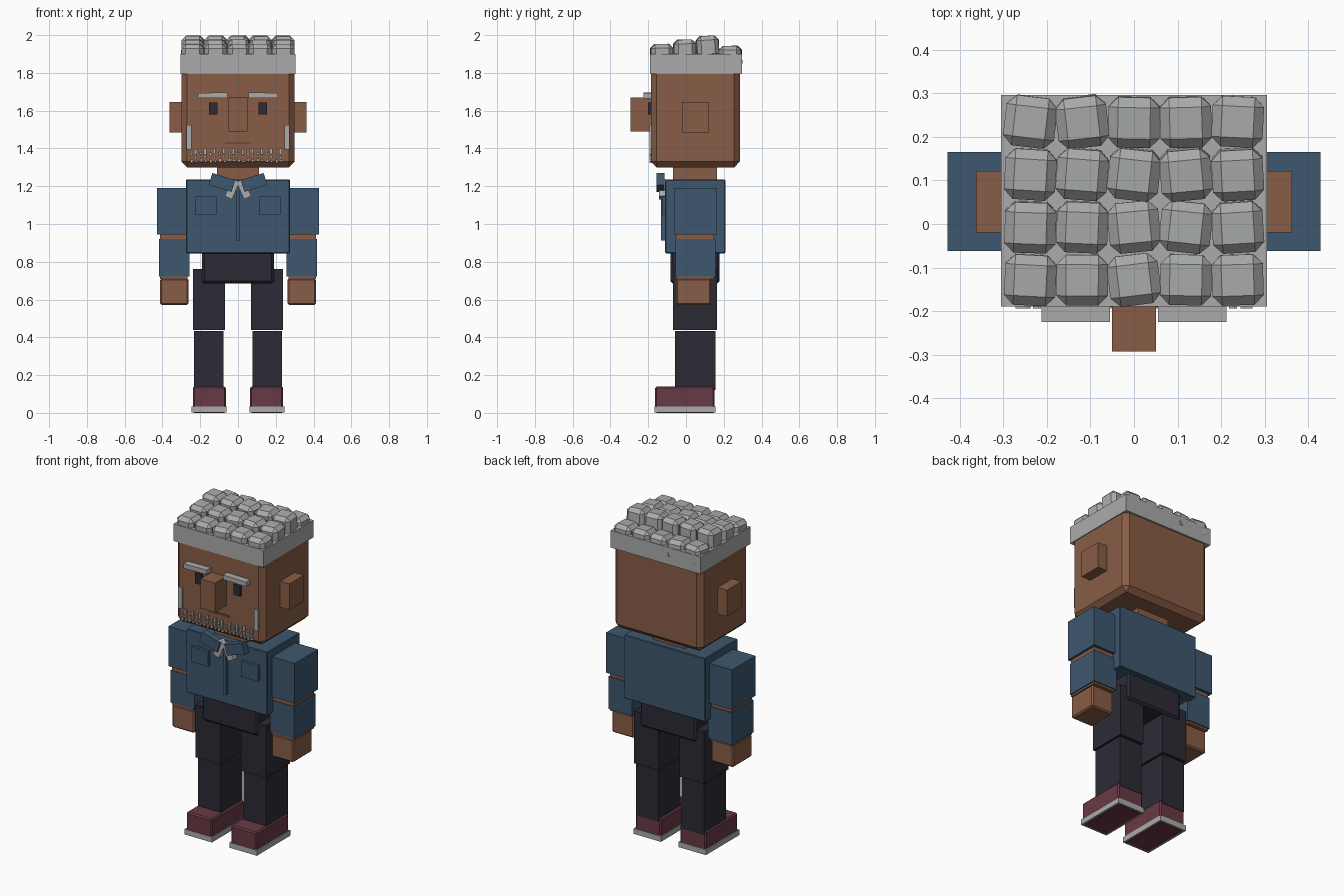
import bpy, bmesh, random
from math import radians
from mathutils import Matrix, Vector

random.seed(4)
cube = bpy.data.objects.get("Cube")
if cube:
    bpy.data.objects.remove(cube, do_unlink=True)


def material(name, rgb):
    m = bpy.data.materials.new(name)
    m.use_nodes = True
    col = (*rgb, 1)
    m.diffuse_color = col
    m.node_tree.nodes["Principled BSDF"].inputs["Base Color"].default_value = col
    return m


SKIN = material("brown skin", (0.25, 0.11, 0.062))
BLUE = material("blue shirt", (0.047, 0.095, 0.156))
DARK = material("charcoal", (0.025, 0.024, 0.036))
MAROON = material("maroon shoe", (0.141, 0.041, 0.058))
GREY = material("light grey", (0.40, 0.41, 0.40))
LIP = material("dark brown lip", (0.16, 0.065, 0.035))


def add_block(bm, x, y, z, bevel=0, rot=None):
    """Box spanning the given ranges, chamfered, turned about its centre."""
    lo, hi = Vector((x[0], y[0], z[0])), Vector((x[1], y[1], z[1]))
    tmp = bmesh.new()
    bmesh.ops.create_cube(tmp, size=1)
    bmesh.ops.scale(tmp, vec=hi - lo, verts=tmp.verts)
    if bevel:
        bmesh.ops.bevel(tmp, geom=tmp.edges[:], offset=bevel, segments=1,
                        affect='EDGES', profile=0.5)
    if rot:
        tmp.transform(rot)
    tmp.transform(Matrix.Translation((lo + hi) / 2))
    mesh = bpy.data.meshes.new("tmp")
    tmp.to_mesh(mesh)
    tmp.free()
    bm.from_mesh(mesh)
    bpy.data.meshes.remove(mesh)


def finish(name, bm, mat):
    mesh = bpy.data.meshes.new(name)
    bm.to_mesh(mesh)
    bm.free()
    mesh.materials.append(mat)
    ob = bpy.data.objects.new(name, mesh)
    bpy.context.collection.objects.link(ob)
    return ob


def block(name, mat, x, y, z, bevel=0, rot=None):
    bm = bmesh.new()
    add_block(bm, x, y, z, bevel, rot)
    return finish(name, bm, mat)


def pair(name, mat, x, y, z, bevel=0, tilt=0):
    """Left and right copies; tilt turns the part in the front plane."""
    for side, s in (("left", 1), ("right", -1)):
        rot = Matrix.Rotation(radians(tilt * s), 4, 'Y')
        block(f"{side}_{name}", mat, sorted((x[0] * s, x[1] * s)), y, z, bevel, rot)


# Head and face
block("head", SKIN, (-0.3, 0.3), (-0.185, 0.285), (1.3, 1.85), 0.03)
block("nose", SKIN, (-0.05, 0.05), (-0.293, -0.17), (1.49, 1.67))
pair("ear", SKIN, (0.28, 0.363), (-0.02, 0.122), (1.485, 1.645))
pair("eye", DARK, (0.108, 0.153), (-0.2, -0.17), (1.58, 1.642))
pair("eyebrow", GREY, (0.055, 0.212), (-0.225, -0.17), (1.667, 1.695), 0, 1)
pair("sideburn", GREY, (0.245, 0.272), (-0.194, -0.17), (1.395, 1.525))
block("mouth", LIP, (-0.07, 0.07), (-0.191, -0.18), (1.423, 1.435))

# Stubble: staggered rows of tiny chips
bm = bmesh.new()
for i in range(10):
    cx = -0.225 + i * 0.05
    for dx, cz, h in ((0, 1.385, 0.015), (-0.022, 1.372, 0.007),
                      (0, 1.355, 0.007), (-0.02, 1.336, 0.009), (0.004, 1.334, 0.006)):
        cz += random.uniform(-0.004, 0.004)
        add_block(bm, (cx + dx - 0.007, cx + dx + 0.007), (-0.194, -0.18),
                  (cz - h, cz + h))
finish("stubble", bm, GREY)

# Hair band with a grid of chunky curls
block("hair_band", GREY, (-0.305, 0.305), (-0.19, 0.296), (1.795, 1.9))
bm = bmesh.new()
for row, top in enumerate((1.955, 1.978, 1.998, 1.945)):
    for col in range(5):
        cx, cy = (col - 2) * 0.119, -0.128 + row * 0.121
        rot = (Matrix.Rotation(radians(random.uniform(-7, 7)), 4, 'Z')
               @ Matrix.Rotation(radians(random.uniform(0, 4)), 4, 'X'))
        add_block(bm, (cx - 0.059, cx + 0.059), (cy - 0.058, cy + 0.058),
                  (top - 0.12, top - 0.002), 0.022, rot)
finish("hair_curls", bm, GREY)

# Neck, shirt and its details
block("neck", SKIN, (-0.11, 0.11), (-0.07, 0.165), (1.2, 1.32))
block("shirt_body", BLUE, (-0.275, 0.275), (-0.11, 0.208), (0.845, 1.235), 0.004)
block("button_strip", BLUE, (-0.01, 0.01), (-0.133, -0.1), (0.912, 1.22))
pair("pocket", BLUE, (0.113, 0.225), (-0.128, -0.1), (1.05, 1.145))
pair("collar", BLUE, (0.022, 0.148), (-0.155, -0.115), (1.187, 1.253), 0, -17)
pair("inner_collar", GREY, (0.01, 0.052), (-0.143, -0.105), (1.135, 1.235), 0, -24)

# Arms
pair("upper_sleeve", BLUE, (0.268, 0.428), (-0.062, 0.165), (0.945, 1.19))
pair("arm", SKIN, (0.268, 0.413), (-0.052, 0.148), (0.71, 0.96))
pair("lower_sleeve", BLUE, (0.257, 0.419), (-0.055, 0.155), (0.722, 0.92))
pair("hand", SKIN, (0.262, 0.412), (-0.052, 0.132), (0.572, 0.712), 0.008)

# Trousers
block("hips", DARK, (-0.19, 0.19), (-0.082, 0.178), (0.685, 0.86), 0.012)
pair("thigh", DARK, (0.07, 0.238), (-0.07, 0.165), (0.44, 0.762))
pair("shin", DARK, (0.077, 0.232), (-0.058, 0.155), (0.12, 0.434))

# Shoes: the maroon body reaches the ground inside a pale rim
pair("shoe", MAROON, (0.064, 0.239), (-0.163, 0.152), (0, 0.14), 0.008)
pair("sole_rim", GREY, (0.06, 0.245), (-0.167, 0.157), (0.002, 0.035))
